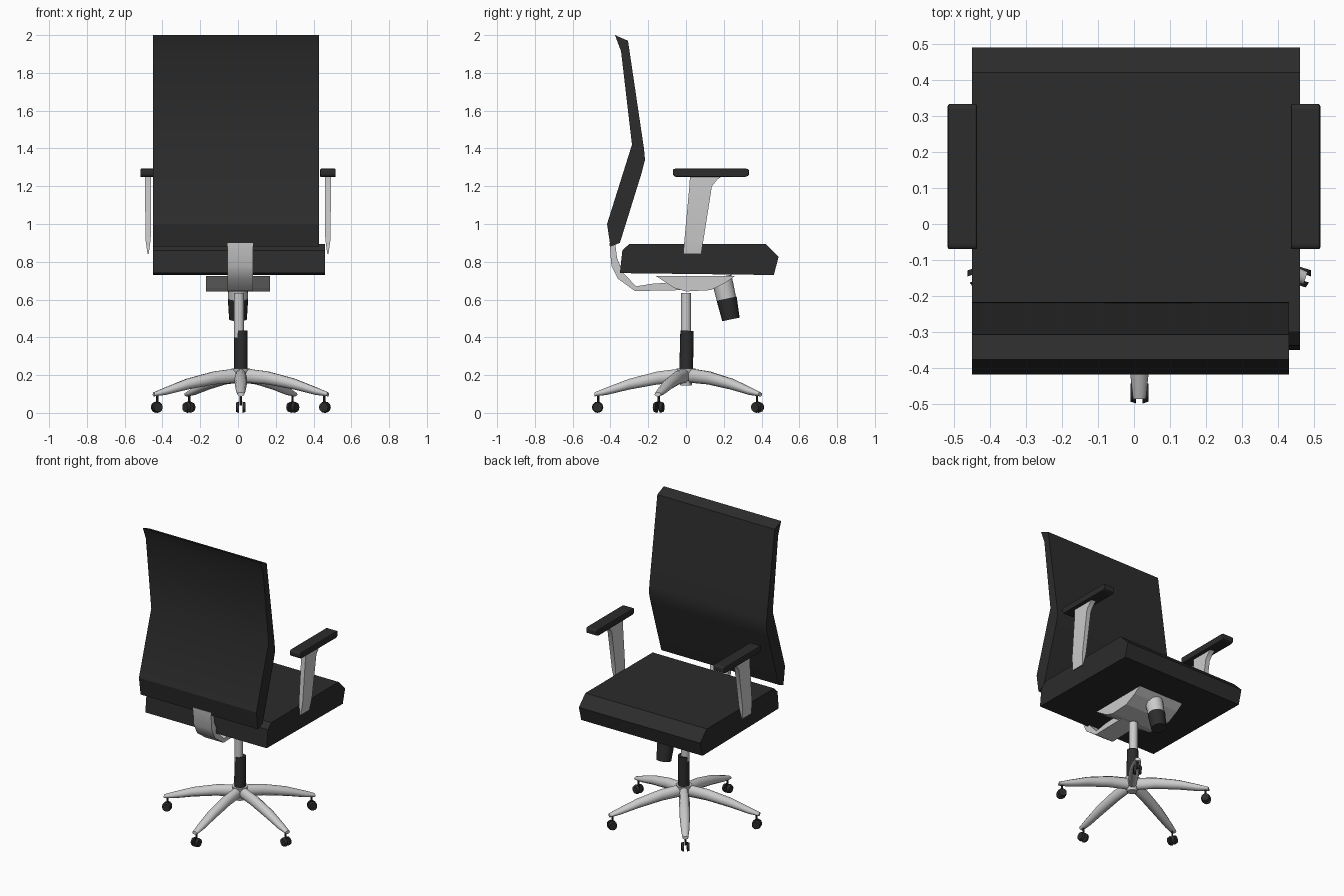
import bpy, bmesh, math
from mathutils import Matrix, Vector

if "Cube" in bpy.data.objects:
    bpy.data.objects.remove(bpy.data.objects["Cube"])

black = bpy.data.materials.new("black")
black.diffuse_color = (0.025, 0.025, 0.025, 1)
black.use_nodes = True
black.node_tree.nodes["Principled BSDF"].inputs["Base Color"].default_value = black.diffuse_color


def finish(name, bm, mat=None, smooth=None, bevel=0):
    bmesh.ops.recalc_face_normals(bm, faces=bm.faces)
    me = bpy.data.meshes.new(name)
    bm.to_mesh(me)
    bm.free()
    ob = bpy.data.objects.new(name, me)
    bpy.context.collection.objects.link(ob)
    if mat:
        me.materials.append(mat)
    if bevel:
        m = ob.modifiers.new("bevel", 'BEVEL')
        m.width, m.segments = bevel, 2
    if smooth:
        bpy.ops.object.select_all(action='DESELECT')
        bpy.context.view_layer.objects.active = ob
        ob.select_set(True)
        bpy.ops.object.shade_smooth_by_angle(angle=math.radians(smooth))
    return ob


def loft(name, rings, matrix=Matrix(), **kw):
    """Skin a list of equal-length rings and cap both ends."""
    bm = bmesh.new()
    vs = [[bm.verts.new(matrix @ Vector(p)) for p in r] for r in rings]
    n = len(vs[0])
    for a, b in zip(vs, vs[1:]):
        for i in range(n):
            j = (i + 1) % n
            bm.faces.new((a[i], a[j], b[j], b[i]))
    bm.faces.new(vs[0])
    bm.faces.new(vs[-1])
    return finish(name, bm, **kw)


def slab(name, profile, x0, x1, **kw):
    """Extrude a (y, z) profile across x."""
    return loft(name, [[(x, y, z) for y, z in profile] for x in (x0, x1)], **kw)


def rod(name, a, b, r0, r1, sides=16, **kw):
    a, b = Vector(a), Vector(b)
    rot = (b - a).to_track_quat('Z', 'Y')
    rings = []
    for c, r in ((a, r0), (b, r1)):
        rings.append([c + rot @ Vector((r * math.cos(t), r * math.sin(t), 0))
                      for t in (2 * math.pi * i / sides for i in range(sides))])
    return loft(name, rings, smooth=40, **kw)


# Upholstery
slab("backrest", [(-.376, 2.0), (-.307, 1.97), (-.222, 1.395), (-.217, 1.34), (-.235, 1.27),
                  (-.35, .90), (-.40, .88), (-.418, 1.0), (-.286, 1.42), (-.344, 1.915)],
     -.45, .43, mat=black, smooth=25)
slab("seat", [(-.30, .895), (.42, .895), (.49, .825), (.465, .73), (-.35, .74), (-.337, .86)],
     -.45, .46, mat=black)

# Tilt mechanism and back support
slab("tilt_mechanism", [(-.16, .725), (.26, .725), (.21, .69), (.13, .65), (.0, .643), (-.06, .66)],
     -.17, .17)
slab("back_support", [(-.405, .90), (-.395, .78), (-.36, .71), (-.27, .645), (-.02, .65), (-.06, .69),
                      (-.17, .685), (-.265, .67), (-.335, .745), (-.365, .82), (-.375, .90)],
     -.055, .08, smooth=35)

# Tension knob under the seat
rod("tension_knob_neck", (0, .187, .72), (0, .215, .60), .055, .052)
rod("tension_knob_grip", (0, .215, .605), (0, .238, .495), .054, .047, mat=black)

# Gas lift
cx = .015
rod("gas_lift_piston", (cx - .01, 0, .40), (cx - .01, 0, .635), .027, .027)
rod("gas_lift_sleeve", (cx, 0, .17), (cx, .005, .435), .037, .035, mat=black)
rod("base_hub", (cx, 0, .145), (cx, 0, .235), .03, .05)

# Armrests
for side, label in ((-1, "left"), (1, "right")):
    xc = .476 * side
    stations = [(1.26, .02, .20, .016), (1.235, .02, .165, .016), (1.20, .018, .137, .016),
                (.92, -.008, .093, .014), (.84, -.015, .08, .003)]
    loft(label + "_arm_post",
         [[(xc - t, y0, z), (xc + t, y0, z), (xc + t, y1, z), (xc - t, y1, z)]
          for z, y0, y1, t in stations], smooth=30)
    slab(label + "_arm_pad", [(-.07, 1.262), (-.06, 1.25), (.31, 1.248), (.333, 1.256),
                              (.333, 1.288), (.32, 1.293), (-.06, 1.293), (-.07, 1.287)],
         xc - .041, xc + .041, mat=black, bevel=.008)

# Five-star base: tapered legs with twin-wheel casters
for k in range(5):
    m = Matrix.Translation((cx, 0, 0)) @ Matrix.Rotation(math.radians(-90 + 72 * k), 4, 'Z')
    rings = []
    for r, z, h, w in ((0, .20, .04, .026), (.15, .185, .036, .033), (.30, .152, .03, .032),
                       (.42, .115, .021, .025), (.485, .098, .011, .018)):
        rings.append([(r, w * math.cos(t), z + h * math.sin(t))
                      for t in (math.pi / 5 * i for i in range(10))])
    loft(f"base_leg_{k + 1}", rings, matrix=m, smooth=50)
    rod(f"caster_stem_{k + 1}", m @ Vector((.465, 0, .04)), m @ Vector((.465, 0, .10)),
        .006, .006, sides=8, mat=black)
    for s in (-1, 1):
        rod(f"caster_wheel_{k + 1}_{'a' if s < 0 else 'b'}", m @ Vector((.468, s * .009, .03)),
            m @ Vector((.468, s * .025, .03)), .03, .025, sides=12, mat=black)
